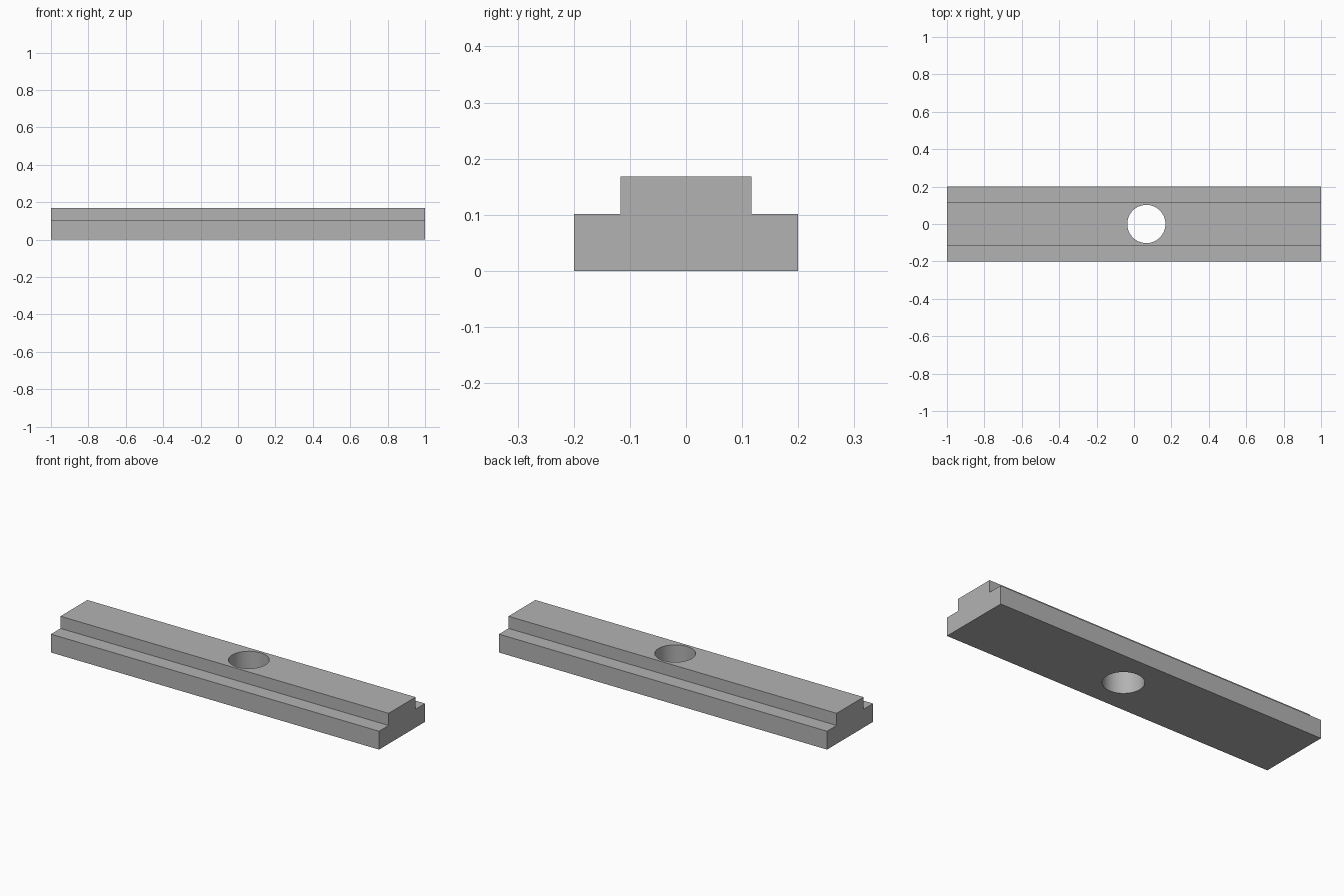
import bpy
import bmesh
import math

cube = bpy.data.objects.get("Cube")
if cube:
    bpy.data.objects.remove(cube, do_unlink=True)

LENGTH = 2.0
HOLE_X, HOLE_RADIUS = 0.066, 0.102

# Plain grey metal
metal = bpy.data.materials.new("grey metal")
metal.use_nodes = True
grey = (0.45, 0.45, 0.45, 1)
metal.diffuse_color = grey
metal.node_tree.nodes["Principled BSDF"].inputs["Base Color"].default_value = grey

# Stepped rail: half profile mirrored across y, extruded along x
half = [(0.2, 0), (0.2, 0.101), (0.117, 0.101), (0.117, 0.168)]
profile = half + [(-y, z) for y, z in reversed(half)]
bm = bmesh.new()
end = bm.faces.new([bm.verts.new((-LENGTH / 2, y, z)) for y, z in profile])
grown = bmesh.ops.extrude_face_region(bm, geom=[end])
moved = [g for g in grown["geom"] if isinstance(g, bmesh.types.BMVert)]
bmesh.ops.translate(bm, verts=moved, vec=(LENGTH, 0, 0))
bmesh.ops.recalc_face_normals(bm, faces=bm.faces)
mesh = bpy.data.meshes.new("stepped_rail")
bm.to_mesh(mesh)
bm.free()
mesh.materials.append(metal)
rail = bpy.data.objects.new("stepped_rail", mesh)
bpy.context.collection.objects.link(rail)

# Round through hole
bpy.ops.mesh.primitive_cylinder_add(vertices=64, radius=HOLE_RADIUS, depth=1,
                                    location=(HOLE_X, 0, 0))
cutter = bpy.context.object
cutter.name = "hole_cutter"
cutter.hide_render = True
cutter.data.materials.append(metal)
cut = rail.modifiers.new("through_hole", 'BOOLEAN')
cut.operation = 'DIFFERENCE'
cut.solver = 'EXACT'
cut.object = cutter

# Apply the cut, then smooth the bore while keeping corners crisp
bpy.ops.object.select_all(action='DESELECT')
rail.select_set(True)
bpy.context.view_layer.objects.active = rail
bpy.ops.object.modifier_apply(modifier=cut.name)
bpy.data.objects.remove(cutter, do_unlink=True)
bpy.ops.object.shade_smooth_by_angle(angle=math.radians(30))
